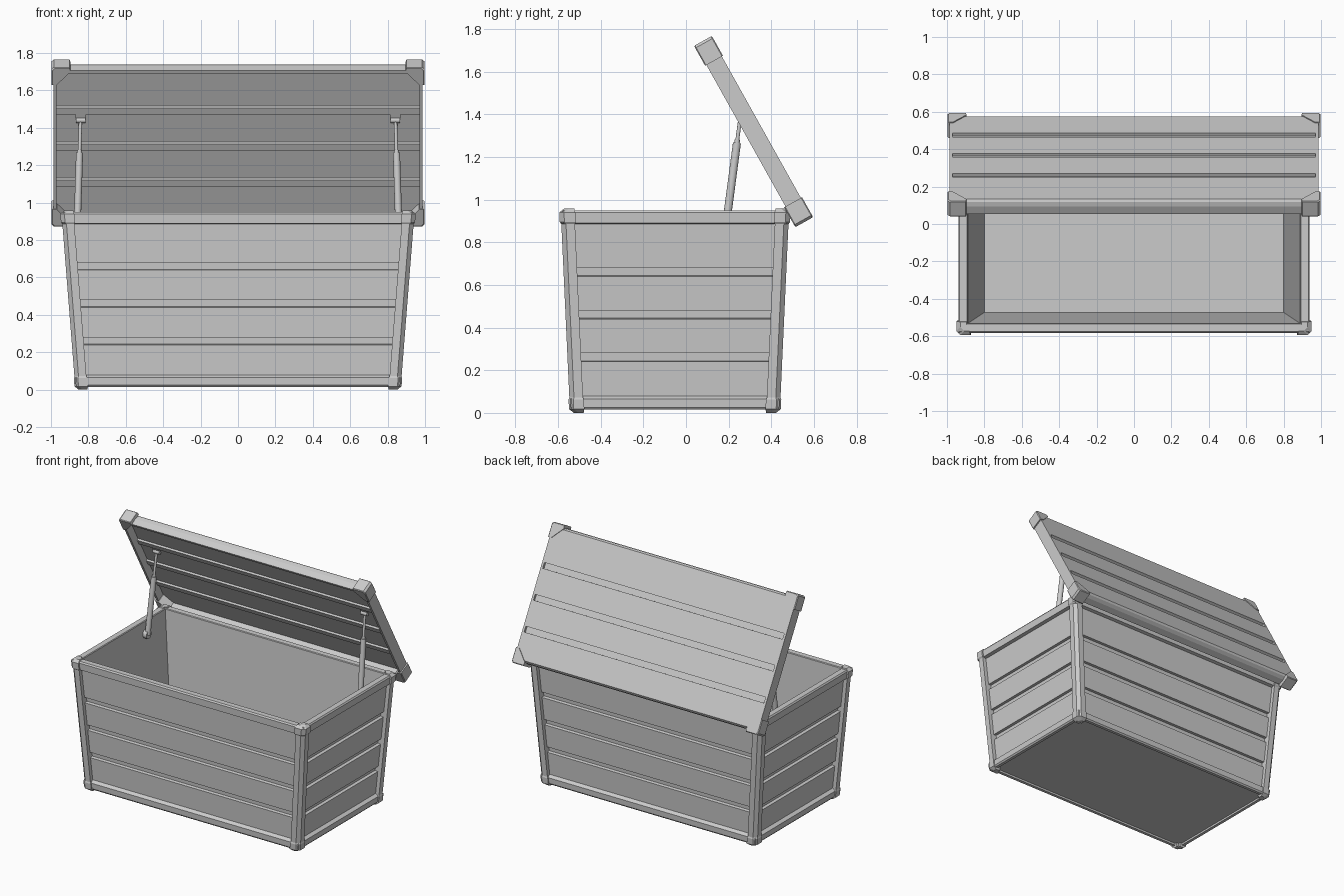
import bpy, bmesh, math
from mathutils import Vector

if "Cube" in bpy.data.objects:
    bpy.data.objects.remove(bpy.data.objects["Cube"])

CY = -0.052            # centre of the box in y


def loft(name, rings):
    """Skin a list of equal-length point rings and cap both ends."""
    bm = bmesh.new()
    vs = [[bm.verts.new(p) for p in r] for r in rings]
    n = len(vs[0])
    for a, b in zip(vs, vs[1:]):
        for i in range(n):
            j = (i + 1) % n
            bm.faces.new((a[i], a[j], b[j], b[i]))
    bm.faces.new(vs[0])
    bm.faces.new(vs[-1])
    bmesh.ops.recalc_face_normals(bm, faces=bm.faces)
    me = bpy.data.meshes.new(name)
    bm.to_mesh(me)
    bm.free()
    ob = bpy.data.objects.new(name, me)
    bpy.context.collection.objects.link(ob)
    return ob


def rod(name, a, b, r, sides=16):
    a, b = Vector(a), Vector(b)
    d = b - a
    bpy.ops.mesh.primitive_cylinder_add(vertices=sides, radius=r, depth=d.length,
                                        location=(a + b) / 2)
    ob = bpy.context.object
    ob.name = name
    ob.rotation_euler = d.to_track_quat('Z', 'Y').to_euler()
    bpy.ops.object.shade_smooth_by_angle()


def half(z):
    """Half width and half depth of the tapered box at height z."""
    return 0.865 + 0.079 * z, 0.488 + 0.046 * z


def corner(sx, sy, ix, iy, z):
    hx, hy = half(z)
    return (sx * (hx - ix), CY + sy * (hy - iy), z)


# Box shell: profile of (inset, height) up the outside and down the inside
prof = [(0.03, 0.03), (0.03, 0.015), (0.008, 0.015), (0.0, 0.025), (0.0, 0.065), (0.024, 0.08)]
for z in (0.24, 0.44, 0.64):
    prof += [(0.024, z), (0.046, z + 0.004), (0.046, z + 0.04), (0.024, z + 0.04)]
prof += [(0.024, 0.885), (0.0, 0.89), (0.0, 0.94), (0.008, 0.95), (0.048, 0.95),
         (0.052, 0.945), (0.07, 0.06)]
SIGNS = [(-1, -1), (1, -1), (1, 1), (-1, 1)]
loft("box_shell", [[corner(sx, sy, i, i, z) for sx, sy in SIGNS] for i, z in prof])

# Chamfered corner posts with flared caps at both ends
for sx, sy in SIGNS:
    def section(z, o, w=0.06, c=0.022):
        pts = [(w, o), (o + c, o), (o, o + c), (o, w), (0.046, w), (0.046, 0.046), (w, 0.046)]
        return [corner(sx, sy, a, b, z) for a, b in pts]
    loft("corner_post", [section(0.03, -0.004), section(0.93, -0.004)])
    loft("top_corner_cap", [section(0.885, -0.004), section(0.895, -0.011, 0.064),
                            section(0.94, -0.011, 0.064), section(0.958, 0.012, 0.06)])
    loft("bottom_corner_cap", [section(0.0, 0.014), section(0.018, -0.008, 0.064),
                               section(0.062, -0.008, 0.064), section(0.072, -0.004)])

# Open lid frame: u runs from hinge to front edge, n is the outward normal
A = math.radians(29.2)
S, C = math.sin(A), math.cos(A)


def lid(x, u, n):
    n -= 0.0415
    return (x, 0.3175 - S * u + C * n, 1.32 + C * u + S * n)


# Lid plate: plank profile with grooves outside and matching ribs inside
E, T, G = 0.465, 0.083, (-0.25, -0.03, 0.19)
out, inn = [], []
for g in G:
    out += [(g - 0.02, T), (g - 0.02, T - 0.018), (g + 0.02, T - 0.018), (g + 0.02, T)]
    inn += [(g - 0.024, 0.06), (g - 0.02, 0.047), (g + 0.02, 0.047), (g + 0.024, 0.06)]
outer_edge = [(E - 0.012, T), (E - 0.002, T - 0.012), (E + 0.003, 0.045), (E, 0.0)]
inner_edge = [(E - 0.018, 0.0), (E - 0.018, 0.06)]
lid_prof = out + outer_edge + inner_edge + inn[::-1]
lid_prof += [(-u, n) for u, n in inner_edge[::-1] + outer_edge[::-1]]
loft("lid_planks", [[lid(x, u, n) for u, n in lid_prof] for x in (-0.972, 0.972)])

for s in (-1, 1):
    # Lid side rims
    rim = [(-E, 0), (E, 0), (E, T - 0.008), (E - 0.012, T), (-E + 0.012, T), (-E, T - 0.008)]
    loft("lid_side_rim", [[lid(s * x, u, n) for u, n in rim] for x in (0.97, 0.987)])
    # Lid corner blocks with a diagonal inner cut
    for e in (-1, 1):
        def block(n, k=0.0):
            pts = [(0.995 - k, 0.487 - k), (0.9, 0.487 - k), (0.895, 0.462), (0.968, 0.382),
                   (0.995 - k, 0.38)]
            pts[0:1] = [(0.997 - k, 0.475 - k), (0.985 - k, 0.487 - k)]
            pts[-1] = (0.997 - k, 0.38)
            return [lid(s * x, e * u, n) for x, u in pts]
        loft("lid_corner_block", [block(-0.007, 0.005), block(-0.002), block(0.084),
                                  block(0.089, 0.005)])
    # Gas struts, their wall pivots and lid brackets
    low = Vector((s * 0.86, 0.185, 0.86))
    top = Vector((s * 0.842, 0.262, 1.44))
    mid = low.lerp(top, 0.70)
    rod("strut_cylinder", low, mid, 0.019)
    rod("strut_collar", mid, low.lerp(top, 0.725), 0.013)
    rod("strut_piston", mid, top, 0.009)
    rod("strut_wall_pivot", (s * 0.85, 0.185, 0.86), (s * 0.9, 0.185, 0.86), 0.03)
    rod("strut_lid_pin", (s * 0.815, 0.262, 1.44), (s * 0.865, 0.262, 1.44), 0.014)
    cu = 0.165
    loft("strut_lid_bracket",
         [[lid(s * 0.842 + dx, cu + du, n) for dx, du in
           ((-0.028, -0.018), (0.028, -0.018), (0.028, 0.018), (-0.028, 0.018))]
          for n in (0.052, 0.064)])
